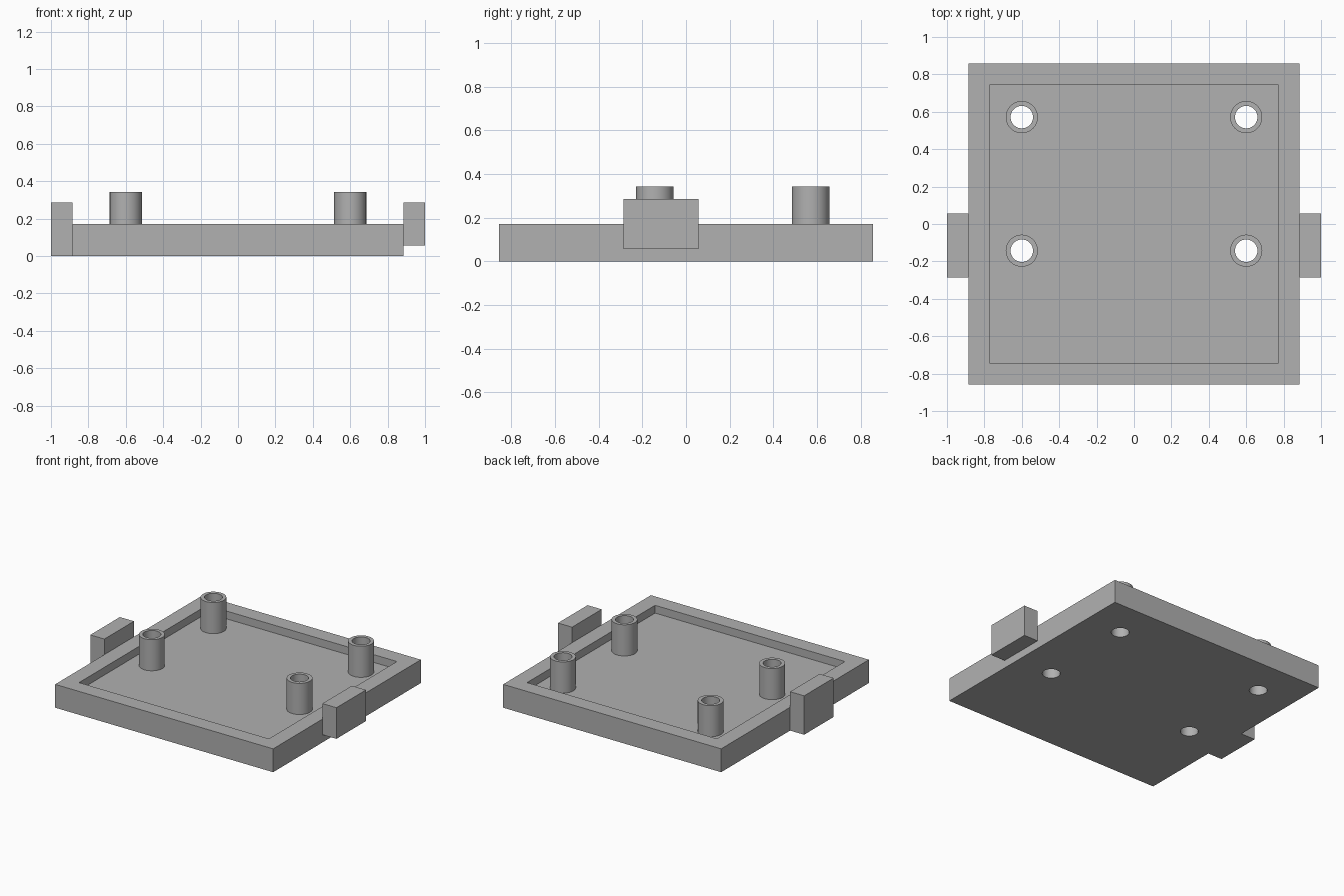
import bpy
import math
from mathutils import Vector

if "Cube" in bpy.data.objects:
    bpy.data.objects.remove(bpy.data.objects["Cube"], do_unlink=True)

U = 2 / 35                      # one design unit
HEIGHT, FLOOR, POST_TOP = 3, 2, 6
POSTS = [(x, y) for x in (-10.5, 10.5) for y in (-2.5, 10)]
POST_R, BORE_R, SIDES = 1.5, 1.05, 64

grey = bpy.data.materials.new("plain_grey")
grey.use_nodes = True
colour = (0.44, 0.44, 0.44, 1)
grey.diffuse_color = colour
grey.node_tree.nodes["Principled BSDF"].inputs["Base Color"].default_value = colour


def box(name, low, high):
    low, high = Vector(low) * U, Vector(high) * U
    bpy.ops.mesh.primitive_cube_add(size=1, location=(low + high) / 2)
    obj = bpy.context.object
    obj.name = name
    obj.scale = high - low
    bpy.ops.object.transform_apply(location=True, rotation=False, scale=True)
    obj.data.materials.append(grey)
    return obj


def cylinder(name, x, y, radius, bottom, top):
    bpy.ops.mesh.primitive_cylinder_add(
        vertices=SIDES, radius=radius * U, depth=(top - bottom) * U,
        location=(x * U, y * U, (bottom + top) / 2 * U))
    obj = bpy.context.object
    obj.name = name
    bpy.ops.object.transform_apply(location=True, rotation=False, scale=True)
    obj.data.materials.append(grey)
    return obj


def cut(target, cutter):
    mod = target.modifiers.new("cut", 'BOOLEAN')
    mod.operation = 'DIFFERENCE'
    mod.solver = 'EXACT'
    mod.object = cutter
    bpy.context.view_layer.objects.active = target
    bpy.ops.object.modifier_apply(modifier=mod.name)
    bpy.data.objects.remove(cutter, do_unlink=True)


def smooth(obj):
    bpy.ops.object.select_all(action='DESELECT')
    obj.select_set(True)
    bpy.context.view_layer.objects.active = obj
    bpy.ops.object.shade_smooth_by_angle(angle=math.radians(30))


# Shallow tray with a rim
tray = box("tray", (-15.5, -15, 0), (15.5, 15, HEIGHT))
cut(tray, box("pocket_cutter", (-13.5, -13, FLOOR), (13.5, 13, HEIGHT + 1)))

# Hollow standoffs, bored right through the tray floor
for i, (x, y) in enumerate(POSTS):
    cut(tray, cylinder("floor_bore_cutter", x, y, BORE_R, -1, HEIGHT + 1))
    post = cylinder(f"standoff_{i + 1}", x, y, POST_R, FLOOR, POST_TOP)
    cut(post, cylinder("post_bore_cutter", x, y, BORE_R, FLOOR - 1, POST_TOP + 1))
    smooth(post)
smooth(tray)

# Side tabs: the left one is raised, the right one reaches the ground
box("left_tab", (15.5, -5, 1), (17.5, 1, 5))
box("right_tab", (-17.5, -5, 0), (-15.5, 1, 5))
